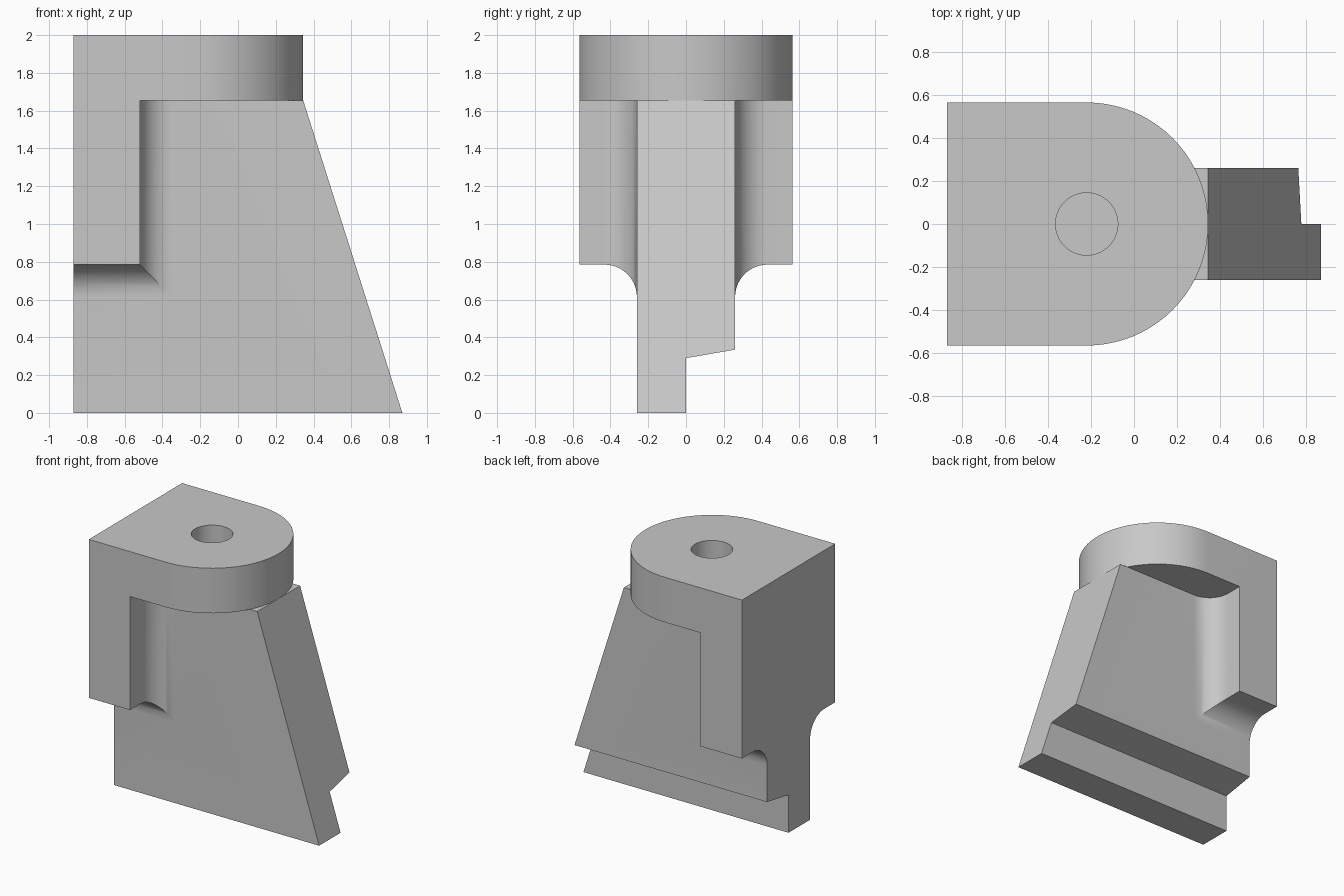
import bpy, bmesh, math
from mathutils import Vector

cube = bpy.data.objects.get("Cube")
if cube:
    bpy.data.objects.remove(cube, do_unlink=True)

LEFT, ARM_X, HOLE_X = -0.87, -0.52, -0.22   # key x positions
HALF, WEB = 0.565, 0.26                     # half widths of head and web
ARM_Z, HEAD_Z, TOP = 0.785, 1.655, 2.0      # key heights
FILLET = 0.172

grey = bpy.data.materials.new("plain grey")
grey.use_nodes = True
colour = (0.58, 0.58, 0.58, 1)
grey.diffuse_color = colour
grey.node_tree.nodes["Principled BSDF"].inputs["Base Color"].default_value = colour


def loft(name, rings):
    """Closed solid through rings of equal point count."""
    bm = bmesh.new()
    loops = [[bm.verts.new(p) for p in ring] for ring in rings]
    n = len(loops[0])
    for a, b in zip(loops, loops[1:]):
        for i in range(n):
            j = (i + 1) % n
            bm.faces.new((a[i], a[j], b[j], b[i]))
    bm.faces.new(loops[0])
    bm.faces.new(loops[-1])
    bmesh.ops.recalc_face_normals(bm, faces=bm.faces)
    mesh = bpy.data.meshes.new(name)
    bm.to_mesh(mesh)
    bm.free()
    mesh.materials.append(grey)
    obj = bpy.data.objects.new(name, mesh)
    bpy.context.collection.objects.link(obj)
    return obj


def prism(name, outline, direction):
    step = Vector(direction)
    base = [Vector(p) for p in outline]
    return loft(name, [base, [p + step for p in base]])


def combine(target, other, operation):
    mod = target.modifiers.new(operation.title(), "BOOLEAN")
    mod.operation, mod.solver, mod.object = operation, "EXACT", other
    bpy.context.view_layer.objects.active = target
    bpy.ops.object.modifier_apply(modifier=mod.name)
    bpy.data.objects.remove(other, do_unlink=True)


def arc(radius, start, end, steps, z):
    angles = [math.radians(start + (end - start) * i / steps) for i in range(steps + 1)]
    return [(HOLE_X + radius * math.cos(a), radius * math.sin(a), z) for a in angles]


# Sloping web, its top running up into the head
web_outline = [(LEFT, 0), (0.87, 0), (0.345, HEAD_Z), (0.2, HEAD_Z), (0.2, 1.8), (LEFT, 1.8)]
body = prism("bracket_body", [(x, -WEB, z) for x, z in web_outline], (0, 2 * WEB, 0))

# Stepped recess under the rear half of the web
recess = prism("foot_recess", [(-1, 0, -0.1), (-1, 0, 0.29), (-1, 0.36, 0.352), (-1, 0.36, -0.1)],
               (2, 0, 0))
combine(body, recess, "DIFFERENCE")

# Side arms with a mitred concave fillet flowing into the web
STEPS = 14
levels = [(HALF, 0)]
for i in range(STEPS + 1):
    a = math.pi / 2 * i / STEPS
    levels.append((WEB + FILLET * (1 - math.sin(a)), FILLET * (1 - math.cos(a))))
levels = [(-y, f) for y, f in levels] + levels[::-1]
arms = loft("side_arms", [[(LEFT, y, ARM_Z - f), (ARM_X + f, y, ARM_Z - f),
                           (ARM_X + f, y, 1.8), (LEFT, y, 1.8)] for y, f in levels])
combine(body, arms, "UNION")

# Round-nosed head
head_outline = [(LEFT, HALF, HEAD_Z), (LEFT, -HALF, HEAD_Z)] + arc(HALF, -90, 90, 40, HEAD_Z)
head = prism("head", head_outline, (0, 0, TOP - HEAD_Z))
combine(body, head, "UNION")

# Blind hole in the head
hole = prism("blind_hole", arc(0.145, 0, 352.5, 47, 1.4), (0, 0, 1))
combine(body, hole, "DIFFERENCE")

# Smooth the curves, keep the edges sharp
bpy.ops.object.select_all(action="DESELECT")
body.select_set(True)
bpy.context.view_layer.objects.active = body
bpy.ops.object.shade_smooth_by_angle(angle=math.radians(30))
